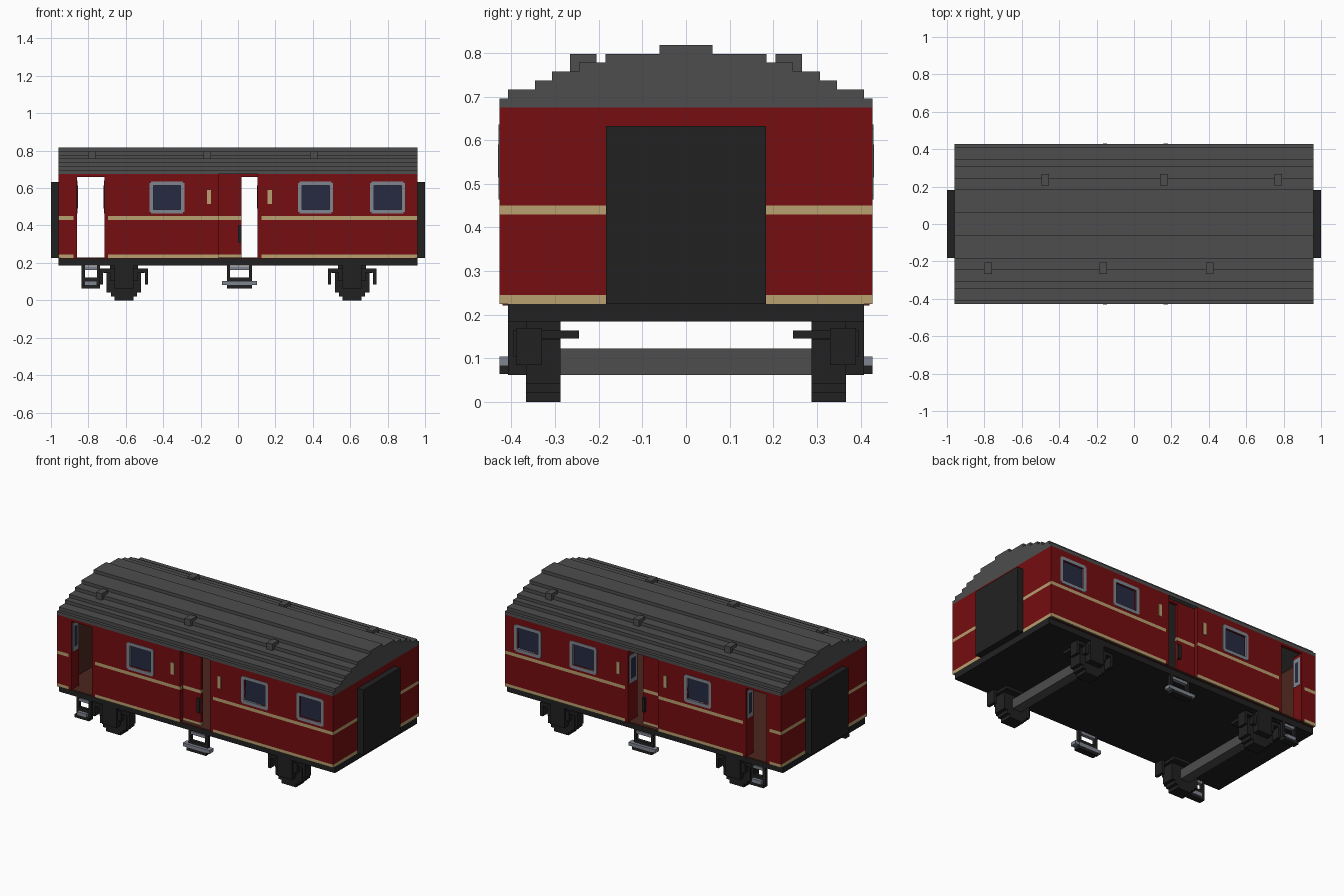
import bpy, bmesh
from mathutils import Vector

if "Cube" in bpy.data.objects:
    bpy.data.objects.remove(bpy.data.objects["Cube"])


def material(name, r, g, b):
    m = bpy.data.materials.new(name)
    m.use_nodes = True
    m.diffuse_color = (r, g, b, 1)
    m.node_tree.nodes["Principled BSDF"].inputs["Base Color"].default_value = (r, g, b, 1)
    return m


RED = material("dark red", 0.18, 0.004, 0.005)
CREAM = material("cream stripe", 0.48, 0.35, 0.16)
BROWN = material("interior brown", 0.075, 0.02, 0.013)
ROOF = material("roof grey", 0.074, 0.074, 0.074)
BLACK = material("soft black", 0.0152, 0.0152, 0.0152)
GREY = material("frame grey", 0.216, 0.238, 0.279)
GLASS = material("window blue", 0.019, 0.024, 0.052)


def finish(name, bm, mats):
    me = bpy.data.meshes.new(name)
    bm.to_mesh(me)
    bm.free()
    for m in mats:
        me.materials.append(m)
    ob = bpy.data.objects.new(name, me)
    bpy.context.collection.objects.link(ob)
    return ob


def boxes(name, mat, spans):
    """One object made of boxes given as (x0, x1, y0, y1, z0, z1)."""
    bm = bmesh.new()
    for x0, x1, y0, y1, z0, z1 in spans:
        vs = bmesh.ops.create_cube(bm, size=1)["verts"]
        for v in vs:
            v.co = ((x0 + x1) / 2 + v.co.x * abs(x1 - x0),
                    (y0 + y1) / 2 + v.co.y * abs(y1 - y0),
                    (z0 + z1) / 2 + v.co.z * abs(z1 - z0))
    return finish(name, bm, [mat])


def panel(name, place, outward, u0, u1, z0, z1, holes, mats, thick=0.02, bands=()):
    """Upright sheet with rectangular holes (u0, u1, z0, z1); bands take the second material."""
    us = sorted({u0, u1} | {h[i] for h in holes for i in (0, 1)})
    zs = sorted({z0, z1} | {h[i] for h in holes for i in (2, 3)} | {z for b in bands for z in b})
    bm, verts = bmesh.new(), {}

    def vert(u, z):
        if (u, z) not in verts:
            verts[u, z] = bm.verts.new(place(u, z))
        return verts[u, z]

    for ua, ub in zip(us, us[1:]):
        for za, zb in zip(zs, zs[1:]):
            cu, cz = (ua + ub) / 2, (za + zb) / 2
            if any(h[0] < cu < h[1] and h[2] < cz < h[3] for h in holes):
                continue
            f = bm.faces.new([vert(ua, za), vert(ub, za), vert(ub, zb), vert(ua, zb)])
            f.material_index = int(any(b[0] < cz < b[1] for b in bands))
            f.normal_update()
            if f.normal.dot(Vector(outward)) < 0:
                f.normal_flip()
    ob = finish(name, bm, mats)
    sol = ob.modifiers.new("thickness", "SOLIDIFY")
    sol.thickness, sol.offset = thick, -1
    if len(mats) > 2:
        sol.material_offset = 2
    return ob


# Main heights and half width
FLOOR, EAVE, TOP, W = 0.225, 0.675, 0.66, 0.427
STRIPES = [(FLOOR, 0.245), (0.43, 0.45)]
WALL = [RED, CREAM, BROWN]
WINDOWS = [-0.38, 0.415, 0.80]

# Stepped roof, extruded along x
steps = [(W, 0.675), (0.408, 0.696), (0.346, 0.716), (0.307, 0.737),
         (0.245, 0.757), (0.184, 0.778), (0.061, 0.798)]
half = []
for (y, z), top in zip(steps, [z for _, z in steps[1:]] + [0.818]):
    half += [(y, z), (y, top)]
outline = half + [(-y, z) for y, z in reversed(half)]
bm = bmesh.new()
cap = bm.faces.new([bm.verts.new((-0.96, y, z)) for y, z in outline])
ext = bmesh.ops.extrude_face_region(bm, geom=[cap])["geom"]
bmesh.ops.translate(bm, vec=(1.92, 0, 0), verts=[v for v in ext if isinstance(v, bmesh.types.BMVert)])
bmesh.ops.recalc_face_normals(bm, faces=bm.faces)
finish("roof", bm, [ROOF])

# Roof vents
boxes("roof_vents", ROOF,
      [(x - 0.02, x + 0.02, 0.205, 0.266, 0.757, 0.798) for x in (-0.475, 0.16, 0.77)] +
      [(x - 0.02, x + 0.02, -0.266, -0.205, 0.757, 0.798) for x in (-0.78, -0.165, 0.405)])

# Underframe and floor
boxes("underframe", BLACK, [(-0.96, 0.96, -0.408, 0.408, 0.185, FLOOR)])
boxes("floor", BROWN, [(-0.95, 0.95, -0.42, 0.42, FLOOR - 0.004, FLOOR + 0.004)])

# End walls and gangways
for e, side in ((1, "left"), (-1, "right")):
    panel(f"end_wall_{side}", lambda u, z: (e * 0.96, u, z), (e, 0, 0),
          -W, W, FLOOR, EAVE, [], WALL, bands=STRIPES)
    boxes(f"gangway_{side}", BLACK, [(e * 0.94, e, -0.183, 0.183, FLOOR, 0.633)])

for s, side in ((-1, "front"), (1, "back")):
    out = (0, s, 0)

    def at(y):
        return lambda u, z: (u, s * y, z)

    # Side wall with door and window openings
    holes = [(-0.88, -0.695, FLOOR, TOP), (-0.105, 0.125, FLOOR, EAVE)]
    holes += [(x - 0.073, x + 0.073, 0.485, 0.615) for x in WINDOWS]
    panel(f"side_wall_{side}", at(W), out, -0.96, 0.96, FLOOR, EAVE, holes, WALL, bands=STRIPES)

    # Windows: frames with clipped corners, set-back glass
    for i, x in enumerate(WINDOWS):
        a, b, c = 0.094, 0.073, 0.008
        cut = [(x - b, x + b, 0.485, 0.615)]
        cut += [(min(x + k * a, x + k * (a - c)), max(x + k * a, x + k * (a - c)), z, z + c)
                for k in (-1, 1) for z in (0.464, 0.628)]
        panel(f"window_frame_{side}_{i}", at(W + 0.002), out, x - a, x + a, 0.464, 0.636, cut, [GREY])
        boxes(f"window_glass_{side}_{i}", GLASS,
              [(x - 0.08, x + 0.08, s * 0.408, s * 0.416, 0.48, 0.62)])

    # Recessed middle door, its lintel and jamb
    panel(f"middle_door_{side}", at(0.397), out, -0.105, 0.02, FLOOR, EAVE, [], WALL, bands=STRIPES)
    boxes(f"middle_door_surround_{side}", RED,
          [(0.02, 0.105, s * 0.377, s * 0.397, TOP, EAVE),
           (-0.125, -0.105, s * 0.377, s * 0.425, FLOOR + 0.001, EAVE),
           (0.105, 0.125, s * 0.377, s * W, TOP, EAVE)])
    boxes(f"middle_door_handle_{side}", BLACK, [(0.0, 0.02, s * 0.39, s * 0.41, 0.31, 0.40)])

    # Open door leaves, swung inward, with windows on both faces
    for i, (x, depth) in enumerate([(-0.87, 0.075), (-0.705, 0.075), (0.115, 0.095)]):
        boxes(f"open_door_{side}_{i}", RED,
              [(x - 0.01, x + 0.01, s * W, s * (W - depth), FLOOR, TOP)])
        boxes(f"open_door_window_frame_{side}_{i}", GREY,
              [(x - 0.012, x + 0.012, s * (W - 0.012), s * (W - depth + 0.006), 0.464, 0.64)])
        boxes(f"open_door_glass_{side}_{i}", GLASS,
              [(x - 0.0135, x + 0.0135, s * (W - 0.028), s * (W - depth + 0.02), 0.49, 0.615)])

    # Grab handles
    boxes(f"grab_handles_{side}", CREAM,
          [(x - 0.011, x + 0.011, s * 0.42, s * (W + 0.004), 0.515, 0.59) for x in (-0.155, 0.17)])

    # Footsteps: black hangers with grey treads
    for name, x, w, tread in (("end", -0.787, 0.05, 0.033), ("middle", 0.008, 0.068, 0.093)):
        y0, y1 = s * 0.387, s * 0.408
        boxes(f"{name}_step_hanger_{side}", BLACK,
              [(x + k * w, x + k * (w - 0.018), y0, y1, 0.066, 0.19) for k in (-1, 1)] +
              [(x - w, x + w, y0, s * W, 0.064, 0.083),
               (x - w, x + w, y0, y1, 0.104, 0.123)])
        boxes(f"{name}_step_treads_{side}", GREY,
              [(x - tread, x + tread, y0, s * W, 0.083, 0.104),
               (x - w + 0.018, x + w - 0.018, y0, y1, 0.162, 0.18)])

    # Running gear: stepped wheel, axle box and spring plate with end hooks
    for x, end in ((0.61, "left"), (-0.61, "right")):
        rows = [(0.05, 0, 0.021), (0.07, 0.021, 0.042), (0.092, 0.042, 0.145), (0.075, 0.145, 0.187)]
        gear = [(x - h, x + h, s * 0.287, s * 0.367, z0, z1) for h, z0, z1 in rows]
        gear += [(x - 0.05, x + 0.05, s * 0.36, s * 0.408, 0.062, 0.187),
                 (x - 0.075, x + 0.075, s * 0.36, s * 0.395, 0.104, 0.165),
                 (x - 0.11, x + 0.11, s * 0.245, s * 0.37, 0.146, 0.164),
                 (x - 0.13, x + 0.13, s * 0.33, s * 0.39, 0.15, 0.17)]
        gear += [(x + k * 0.13, x + k * 0.112, s * 0.33, s * 0.39, 0.085, 0.17) for k in (-1, 1)]
        boxes(f"wheel_gear_{side}_{end}", BLACK, gear)

# Axles
for x, end in ((0.61, "left"), (-0.61, "right")):
    boxes(f"axle_{end}", ROOF, [(x - 0.031, x + 0.031, -0.29, 0.29, 0.062, 0.123)])
